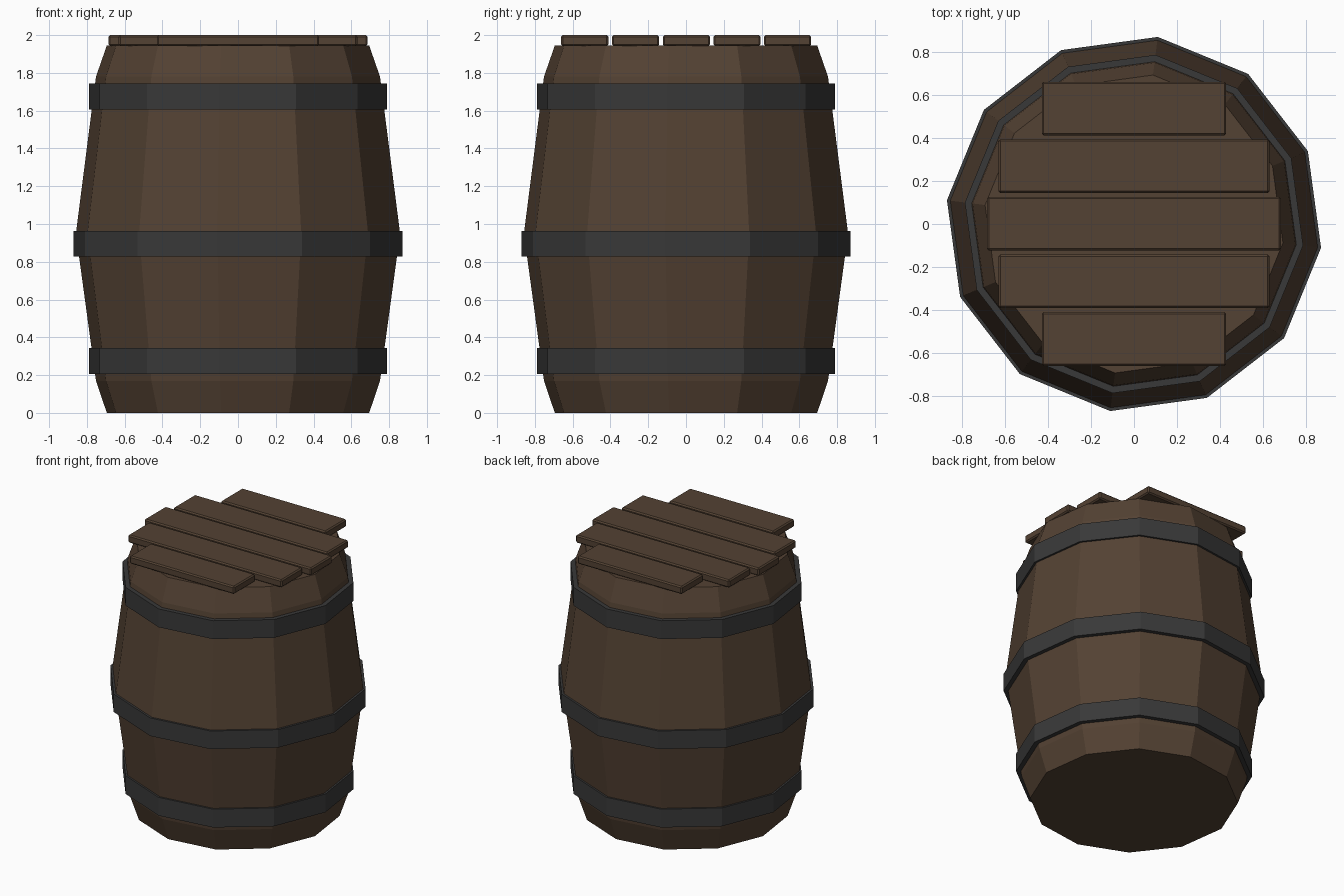
import bpy, bmesh, math

if "Cube" in bpy.data.objects:
    bpy.data.objects.remove(bpy.data.objects["Cube"])

SIDES = 12
TURN = math.radians(-7.25)   # rotation of the twelve-sided body


def material(name, rgb):
    m = bpy.data.materials.new(name)
    m.diffuse_color = (*rgb, 1)
    m.use_nodes = True
    m.node_tree.nodes["Principled BSDF"].inputs["Base Color"].default_value = m.diffuse_color
    return m


wood = material("dark brown wood", (0.088, 0.054, 0.033))
iron = material("dark grey iron", (0.040, 0.040, 0.040))


def finish(name, bm, mat):
    bmesh.ops.recalc_face_normals(bm, faces=bm.faces)
    me = bpy.data.meshes.new(name)
    bm.to_mesh(me)
    bm.free()
    me.materials.append(mat)
    ob = bpy.data.objects.new(name, me)
    bpy.context.collection.objects.link(ob)
    return ob


def lathe(name, profile, mat, closed=False):
    """Spin (radius, z) points; closed profiles make rings, open ones get caps."""
    bm = bmesh.new()
    rings = []
    for r, z in profile:
        rings.append([bm.verts.new((r * math.cos(TURN + math.tau * i / SIDES),
                                    r * math.sin(TURN + math.tau * i / SIDES), z))
                      for i in range(SIDES)])
    pairs = list(zip(rings, rings[1:]))
    if closed:
        pairs.append((rings[-1], rings[0]))
    else:
        bm.faces.new(rings[0])
        bm.faces.new(rings[-1])
    for a, b in pairs:
        for i in range(SIDES):
            j = (i + 1) % SIDES
            bm.faces.new((a[i], a[j], b[j], b[i]))
    return finish(name, bm, mat)


# Barrel body
lathe("barrel_body", [(0.70, 0), (0.758, 0.17), (0.865, 0.95),
                      (0.758, 1.78), (0.70, 1.945)], wood)

# Iron hoops
for name, z0, z1, r, inner in (("lower_hoop", 0.207, 0.343, 0.795, 0.75),
                               ("middle_hoop", 0.828, 0.962, 0.879, 0.83),
                               ("upper_hoop", 1.607, 1.743, 0.795, 0.75)):
    lathe(name, [(inner, z0), (r, z0), (r, z1), (inner, z1)], iron, closed=True)

# Lid planks
for k, (y, half) in enumerate(((-0.536, 0.43), (-0.267, 0.632), (0.002, 0.686),
                               (0.270, 0.632), (0.538, 0.43))):
    bm = bmesh.new()
    bmesh.ops.create_cube(bm, size=1)
    for v in bm.verts:
        v.co = (v.co.x * half * 2, y + v.co.y * 0.25, 1.971 + v.co.z * 0.058)
    bmesh.ops.bevel(bm, geom=bm.edges[:], offset=0.009, segments=1, affect='EDGES')
    finish(f"lid_plank_{k + 1}", bm, wood)
